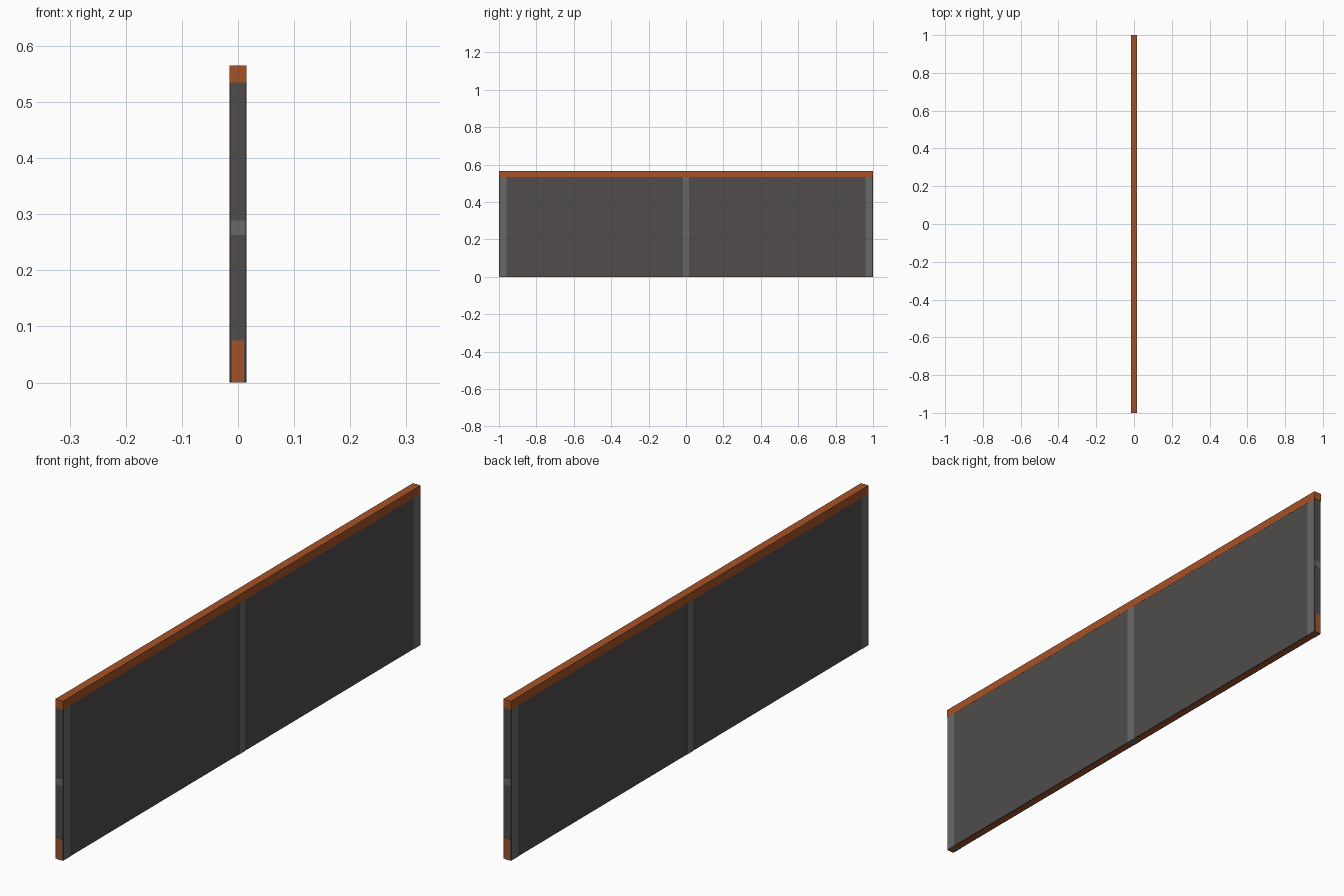
import bpy

if "Cube" in bpy.data.objects:
    bpy.data.objects.remove(bpy.data.objects["Cube"])


def material(name, rgb):
    m = bpy.data.materials.new(name)
    m.diffuse_color = (*rgb, 1)
    m.use_nodes = True
    m.node_tree.nodes["Principled BSDF"].inputs["Base Color"].default_value = m.diffuse_color
    return m


RUST = material("rust", (0.38, 0.085, 0.02))
DARK = material("dark_grey", (0.08, 0.073, 0.07))
STEEL = material("steel_grey", (0.14, 0.14, 0.14))


def box(name, x, y, z, mat):
    """Axis-aligned box from (min, max) ranges."""
    bpy.ops.mesh.primitive_cube_add(
        size=1, location=[(r[0] + r[1]) / 2 for r in (x, y, z)])
    ob = bpy.context.object
    ob.name = name
    ob.scale = [r[1] - r[0] for r in (x, y, z)]
    bpy.ops.object.transform_apply(location=False, rotation=False, scale=True)
    ob.data.materials.append(mat)
    return ob


# Flat infill panel between the rails
box("infill_panel", (-0.0145, 0.0145), (-0.999, 0.999), (0.0005, 0.536), DARK)

# Rails running the full length
box("top_rail", (-0.015, 0.015), (-1, 1), (0.535, 0.565), RUST)
box("bottom_rail", (-0.011, 0.011), (-1, 1), (0, 0.075), RUST)
box("middle_rail", (-0.013, 0.013), (-1, 1), (0.263, 0.289), STEEL)

# Upright posts, flush with both faces
for name, y in (("front_post", -0.978), ("centre_post", 0), ("back_post", 0.978)):
    w = 0.017
    box(name, (-0.015, 0.015), (y - w, y + w), (0, 0.54), STEEL)
